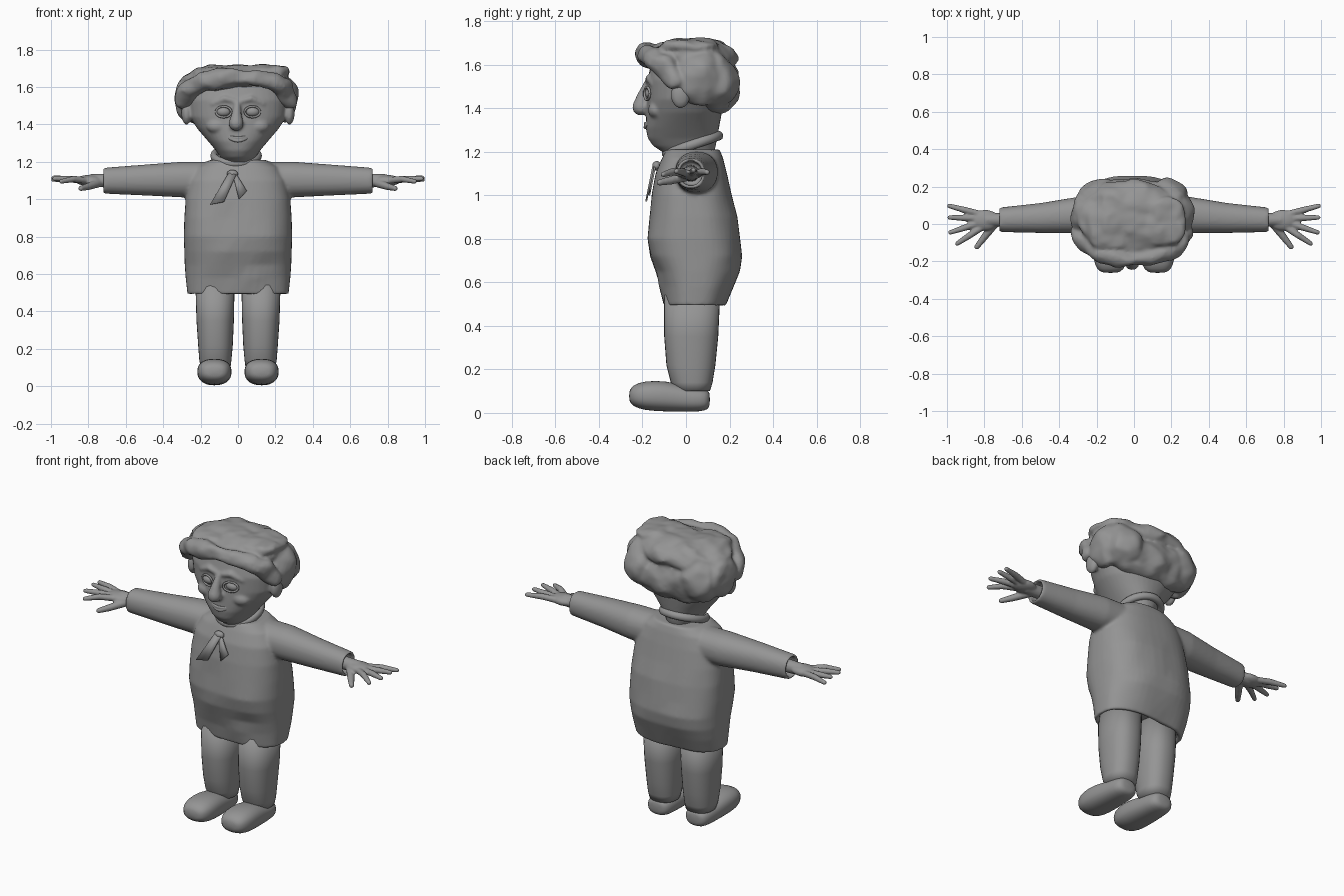
import bpy, bmesh, math
from mathutils import Vector, Matrix, noise

if "Cube" in bpy.data.objects:
    bpy.data.objects.remove(bpy.data.objects["Cube"])

GREY = (0.3, 0.3, 0.3, 1)
clay = bpy.data.materials.new("clay_grey")
clay.use_nodes = True
clay.diffuse_color = GREY
clay.node_tree.nodes["Principled BSDF"].inputs["Base Color"].default_value = GREY


def finish(bm, name, voxel=0, smooth=0, subdiv=0):
    """Turn a bmesh into a smooth object, optionally fused by remeshing."""
    bmesh.ops.recalc_face_normals(bm, faces=bm.faces)
    for f in bm.faces:
        f.smooth = True
    mesh = bpy.data.meshes.new(name)
    bm.to_mesh(mesh)
    bm.free()
    mesh.materials.append(clay)
    ob = bpy.data.objects.new(name, mesh)
    bpy.context.collection.objects.link(ob)
    if voxel:
        m = ob.modifiers.new("fuse", 'REMESH')
        m.mode, m.voxel_size, m.use_smooth_shade = 'VOXEL', voxel, True
    if smooth:
        m = ob.modifiers.new("soften", 'SMOOTH')
        m.factor, m.iterations = 0.5, smooth
    if subdiv:
        ob.modifiers.new("round", 'SUBSURF').levels = subdiv
        ob.modifiers["round"].render_levels = subdiv
    return ob


def blob(bm, loc, rad, sub=3):
    mat = Matrix.Translation(loc) @ Matrix.Diagonal((*rad, 1))
    bmesh.ops.create_icosphere(bm, subdivisions=sub, radius=1, matrix=mat)


def chain(bm, pts):
    """Row of overlapping balls through (x, y, z, radius) points."""
    for a, b in zip(pts, pts[1:]):
        a, b = Vector(a), Vector(b)
        n = max(2, int((b - a).to_3d().length / (0.35 * min(a.w, b.w))))
        for i in range(n + 1):
            p = a.lerp(b, i / n)
            blob(bm, p.to_3d(), [p.w] * 3, 2)


def loft(bm, axis, rows, power=2.0, sides=32):
    """Skin superellipse rings given as (position, a0, a1, b0, b1)."""
    rings = []
    for pos, a0, a1, b0, b1 in rows:
        ring = []
        for i in range(sides):
            t = math.tau * i / sides
            c, s = math.cos(t), math.sin(t)
            a = (a0 + a1) / 2 + (a1 - a0) / 2 * math.copysign(abs(c) ** (2 / power), c)
            b = (b0 + b1) / 2 + (b1 - b0) / 2 * math.copysign(abs(s) ** (2 / power), s)
            co = {"x": (pos, a, b), "y": (a, pos, b), "z": (a, b, pos)}[axis]
            ring.append(bm.verts.new(co))
        rings.append(ring)
    for r, q in zip(rings, rings[1:]):
        for i in range(sides):
            j = (i + 1) % sides
            bm.faces.new((r[i], r[j], q[j], q[i]))
    bm.faces.new(rings[0])
    bm.faces.new(rings[-1])


def mirrored(s, a0, a1):
    return (a0, a1) if s > 0 else (-a1, -a0)


# Sweater: torso with a hollow hem, fused with hollow-cuffed sleeves
bm = bmesh.new()
torso = [(.55, .24, -.08, .16), (.50, .245, -.08, .155), (.49, .27, -.10, .18),
         (.58, .28, -.12, .22), (.65, .285, -.135, .245), (.72, .287, -.165, .258),
         (.80, .29, -.177, .25), (.90, .287, -.17, .235), (1.0, .28, -.158, .21),
         (1.1, .26, -.14, .188), (1.17, .22, -.11, .17), (1.21, .15, -.09, .155)]
loft(bm, "z", [(z, -w, w, f, b) for z, w, f, b in torso], 2.6, 48)
for s in (1, -1):
    sleeve = [(.15, -.05, .15, 1.01, 1.2), (.3, -.05, .145, 1.01, 1.2),
              (.5, -.048, .112, 1.02, 1.185), (.72, -.043, .088, 1.03, 1.168),
              (.72, -.029, .074, 1.045, 1.154), (.66, -.029, .074, 1.045, 1.154)]
    loft(bm, "x", [(s * r[0], *r[1:]) for r in sleeve], 2.2)
for v in bm.verts:
    if v.co.z < 1 and abs(v.co.x) < .3:
        v.co.y += .012 * noise.noise(v.co * 7)
finish(bm, "sweater", voxel=.009, smooth=6)

# Collar: tilted band around the neck
bpy.ops.mesh.primitive_torus_add(location=(-.01, .03, 1.232), rotation=(math.radians(19), 0, 0),
                                 major_radius=.125, minor_radius=.02,
                                 major_segments=48, minor_segments=12)
collar = bpy.context.object
collar.name = "collar"
collar.scale = (.95, 1.02, 1.1)
collar.data.materials.append(clay)
bpy.ops.object.shade_smooth()

# Neck ribbons: two thin tapered strips
for name, pts in (("ribbon_right", ((-.05, 1.14), (-.01, 1.13), (-.075, .985), (-.15, .97))),
                  ("ribbon_left", ((-.03, 1.14), (-.005, 1.13), (.047, 1.045), (.005, 1.0)))):
    bm = bmesh.new()
    bm.faces.new([bm.verts.new((x, -.145 - (1.14 - z) * .2, z)) for x, z in pts])
    ob = finish(bm, name)
    ob.modifiers.new("thickness", 'SOLIDIFY').thickness = .008
bm = bmesh.new()
blob(bm, (-.03, -.135, 1.135), (.03, .02, .022))
finish(bm, "ribbon_knot")

# Head: tapered face with nose, brows, cheeks and ears fused in
bm = bmesh.new()
skull = [(1.12, .09, -.05, .12), (1.2, .08, -.11, .13), (1.225, .095, -.15, .137),
         (1.26, .118, -.175, .142), (1.31, .16, -.185, .152), (1.38, .22, -.182, .165),
         (1.44, .258, -.178, .17), (1.53, .27, -.178, .17), (1.62, .25, -.155, .15),
         (1.68, .15, -.09, .1)]
loft(bm, "z", [(z, -w, w, f, b) for z, w, f, b in skull], 2.15, 40)
chain(bm, [(-.003, -.175, 1.52, .016), (-.008, -.2, 1.45, .028), (-.01, -.207, 1.405, .041)])
for s in (1, -1):
    chain(bm, [(s * .02, -.175, 1.525, .014), (s * .07, -.17, 1.538, .017),
               (s * .135, -.15, 1.51, .014)])
    blob(bm, (s * .275, -.025, 1.46), (.028, .045, .062))
    blob(bm, (s * .11, -.13, 1.39), (.06, .045, .04))
finish(bm, "head", voxel=.008, smooth=5)

# Eyes: eyeballs with raised lids
for s, side in ((1, "left"), (-1, "right")):
    bm = bmesh.new()
    blob(bm, (s * .077, -.163, 1.467), (.038, .026, .026))
    finish(bm, side + "_eye")
    bm = bmesh.new()
    lid = []
    for i in range(25):
        t = math.tau * i / 24
        x = .077 + .041 * math.cos(t)
        lid.append((s * x, -.179 + .3 * (x - .077), 1.467 + .029 * math.sin(t), .007))
    chain(bm, lid)
    finish(bm, side + "_eyelid", voxel=.004, smooth=3)

# Mouth: two smiling lips
bm = bmesh.new()
for mid, r in ((1.329, .008), (1.312, .009)):
    chain(bm, [(x * .07, -.187 + .03 * x * x, mid + (1.343 - mid) * x * x, r - .003 * x * x)
               for x in (-1, -.6, -.25, 0, .25, .6, 1)])
finish(bm, "mouth", voxel=.004, smooth=3)

# Hair: lumpy masses fused into one wig
bm = bmesh.new()
blob(bm, (-.01, .03, 1.63), (.29, .21, .09), 4)
blob(bm, (-.01, .13, 1.5), (.27, .115, .13), 4)
blob(bm, (0, .13, 1.425), (.23, .085, .06), 4)
blob(bm, (.16, .01, 1.68), (.13, .14, .052), 4)
blob(bm, (-.12, 0, 1.67), (.14, .15, .052), 4)
for s in (1, -1):
    blob(bm, (s * .255 - .01, .06, 1.535), (.07, .11, .12), 4)
    blob(bm, (s * .18, .13, 1.53), (.115, .105, .135), 4)
    chain(bm, [(s * .285 - .01, -.05, 1.53, .045), (s * .25 - .01, -.1, 1.585, .055),
               (s * .18, -.15, 1.63, .052), (s * .09, -.178, 1.643, .05),
               (0, -.175, 1.648, .046)])
for v in bm.verts:
    v.co += .022 * noise.noise_vector(v.co * 8) + .008 * noise.noise_vector(v.co * 20)
finish(bm, "hair", voxel=.01, smooth=3)

for s, side in ((1, "left"), (-1, "right")):
    # Hand: wrist, palm, four spread fingers and a lowered thumb
    bm = bmesh.new()
    chain(bm, [(s * .66, .022, 1.1, .04), (s * .78, .022, 1.1, .036)])
    blob(bm, (s * .795, .02, 1.1), (.075, .056, .03))
    for x0, y0, x1, y1, z1 in ((.82, .052, .988, .097, 1.105), (.83, .03, .985, .035, 1.115),
                               (.83, .005, .982, -.045, 1.11), (.81, -.015, .945, -.105, 1.095)):
        chain(bm, [(s * x0, y0, 1.1, .019), (s * (x0 + x1) / 2, (y0 + y1) / 2, 1.108, .018),
                   (s * x1, y1, z1, .013)])
    chain(bm, [(s * .75, -.005, 1.085, .024), (s * .8, -.07, 1.068, .02),
               (s * .84, -.122, 1.058, .015)])
    finish(bm, side + "_hand", voxel=.006, smooth=3)

    # Trouser leg
    bm = bmesh.new()
    leg = [(.1, .04, .2, -.05, .11), (.14, .035, .207, -.07, .122), (.22, .028, .213, -.09, .135),
           (.35, .022, .222, -.1, .148), (.56, .018, .228, -.1, .158)]
    loft(bm, "z", [(z, *mirrored(s, a, b), c, d) for z, a, b, c, d in leg], 2.3)
    finish(bm, side + "_leg")

    # Shoe: rounded toe tapering to a lower heel
    bm = bmesh.new()
    shoe = [(-.262, .04, .055, .10), (-.245, .072, .03, .128), (-.19, .094, .01, .148),
            (-.09, .092, .006, .148), (-.01, .082, .004, .125), (.07, .076, .006, .113),
            (.1, .06, .015, .105), (.11, .035, .035, .09)]
    loft(bm, "y", [(y, s * .126 - w, s * .126 + w, a, b) for y, w, a, b in shoe], 2.4, 24)
    finish(bm, side + "_shoe", subdiv=1)
